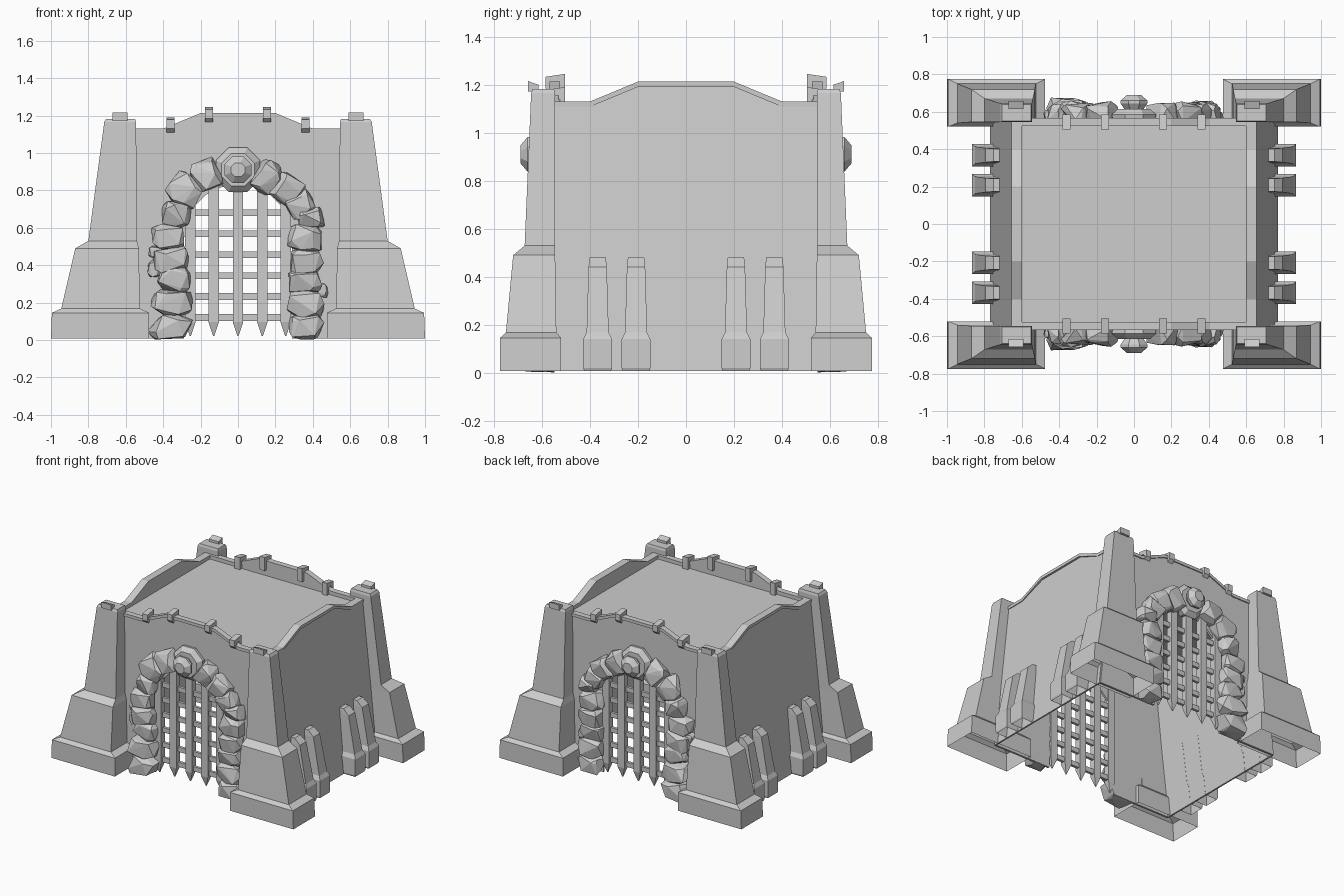
import bpy
import bmesh
import math
import random

random.seed(11)
if "Cube" in bpy.data.objects:
    bpy.data.objects.remove(bpy.data.objects["Cube"], do_unlink=True)

stone = bpy.data.materials.new("grey_stone")
stone.use_nodes = True
GREY = (0.61, 0.61, 0.61, 1)
stone.diffuse_color = GREY
stone.node_tree.nodes["Principled BSDF"].inputs["Base Color"].default_value = GREY


def finish(name, bm, mirror=""):
    """Turn a bmesh into an object, mirrored about the named world axes."""
    bmesh.ops.recalc_face_normals(bm, faces=bm.faces)
    mesh = bpy.data.meshes.new(name)
    bm.to_mesh(mesh)
    bm.free()
    mesh.materials.append(stone)
    obj = bpy.data.objects.new(name, mesh)
    bpy.context.collection.objects.link(obj)
    if mirror:
        mod = obj.modifiers.new("mirror", "MIRROR")
        mod.use_axis = ["x" in mirror, "y" in mirror, False]
        mod.use_mirror_merge = False
    return obj


def bridge(bm, rings, cap_start=True):
    """Skin a list of matching point rings."""
    loops = [[bm.verts.new(p) for p in ring] for ring in rings]
    n = len(loops[0])
    for a, b in zip(loops, loops[1:]):
        for i in range(n):
            j = (i + 1) % n
            bm.faces.new((a[i], a[j], b[j], b[i]))
    if cap_start:
        bm.faces.new(loops[0][::-1])
    bm.faces.new(loops[-1])


def block(bm, levels, bottom=True):
    """Stack of rectangles: (x0, x1, y0, y1, z)."""
    bridge(bm, [[(x0, y0, z), (x1, y0, z), (x1, y1, z), (x0, y1, z)]
                for x0, x1, y0, y1, z in levels], bottom)


def slab(bm, outline, place, near, far):
    """Thick panel from a 2D outline."""
    bridge(bm, [[place(u, v, d) for u, v in outline] for d in (near, far)])


def on_front(u, v, d):
    return (u, d, v)


def on_side(u, v, d):
    return (d, u, v)


def on_slope(u, v, d):
    return (0.77 - 0.108 * v + d, u, v)


def wall_top(end):
    """Stepped top edge of a wall, left to right."""
    return [(-end, 1.13), (-0.4, 1.13), (-0.2, 1.213),
            (0.2, 1.213), (0.4, 1.13), (end, 1.13)]


def trim(end):
    top = wall_top(end)
    return top + [(u, v - 0.022) for u, v in reversed(top)]


def parapet(end):
    return [(-end, 1.085)] + wall_top(end) + [(end, 1.085)]


# Gate walls with an arched opening
arch = [(0.29, 0.008), (0.29, 0.55)]
arch += [(0.29 * math.cos(a), 0.55 + 0.28 * math.sin(a))
         for a in (math.pi * k / 10 for k in range(1, 10))]
arch += [(-0.29, 0.55), (-0.29, 0.008)]
bm = bmesh.new()
slab(bm, [(-0.765, 0.008)] + wall_top(0.645) + [(0.765, 0.008)] + arch,
     on_front, -0.56, -0.545)
slab(bm, parapet(0.635), on_front, -0.555, -0.53)
slab(bm, trim(0.648), on_front, -0.568, -0.525)
finish("gate_wall", bm, "y")

# Sloping side walls with an upright parapet and trim
bm = bmesh.new()
slab(bm, [(-0.55, 0.008)] + wall_top(0.55) + [(0.55, 0.008)], on_slope, 0, -0.012)
slab(bm, parapet(0.55), on_side, 0.634, 0.604)
slab(bm, trim(0.56), on_side, 0.656, 0.6)
finish("side_wall", bm, "x")

# Sunken flat roof
bm = bmesh.new()
block(bm, [(-0.625, 0.625, -0.54, 0.54, 1.085), (-0.625, 0.625, -0.54, 0.54, 1.1)])
finish("roof", bm)

# Corner towers, open underneath
bm = bmesh.new()
block(bm, [
    (0.475, 1.0, 0.52, 0.775, 0.008),
    (0.475, 0.995, 0.52, 0.775, 0.145),
    (0.525, 0.945, 0.54, 0.75, 0.168),
    (0.53, 0.87, 0.545, 0.72, 0.49),
    (0.54, 0.8, 0.545, 0.672, 0.53),
    (0.545, 0.715, 0.545, 0.645, 1.165),
    (0.55, 0.705, 0.55, 0.638, 1.182)], bottom=False)
finish("corner_tower", bm, "xy")

# Clamp on each tower top
bm = bmesh.new()
slab(bm, [(0.615, 1.17), (0.615, 1.2), (0.658, 1.215), (0.658, 1.172)],
     on_side, 0.59, 0.67)
finish("tower_clamp", bm, "xy")

# Hooked clamps straddling the gate walls
bm = bmesh.new()
for x, z in ((0.155, 1.245), (0.36, 1.19)):
    hook = [(0.505, z), (0.585, z - 0.012), (0.585, z - 0.06), (0.565, z - 0.08),
            (0.555, z - 0.035), (0.53, z - 0.035), (0.53, z - 0.1), (0.505, z - 0.1)]
    slab(bm, hook, on_side, x - 0.021, x + 0.021)
finish("wall_clamp", bm, "xy")

# Paired leaning buttresses on the sides, backed onto the wall slope
bm = bmesh.new()
for y in (0.208, 0.368):
    levels = []
    for x, w, z in ((0.86, 0.055, 0.008), (0.865, 0.06, 0.02), (0.865, 0.06, 0.14),
                    (0.85, 0.046, 0.168), (0.795, 0.038, 0.44), (0.75, 0.034, 0.48)):
        levels.append((0.757 - 0.108 * z, x, y - w, y + w, z))
    block(bm, levels, bottom=False)
finish("side_buttress", bm, "xy")

# Portcullis: spiked uprights and flat cross bars
bm = bmesh.new()
for x in (-0.255, -0.13, 0, 0.13, 0.255):
    levels = []
    for z, w in ((0.02, 0.003), (0.095, 0.028), (0.85, 0.028)):
        levels.append((x - w, x + w, -0.56 - w * 0.8, -0.56 + w * 0.8, z))
    block(bm, levels)
for i in range(6):
    z = 0.12 + 0.112 * i
    block(bm, [(-0.3, 0.3, -0.565, -0.545, z - 0.018),
               (-0.3, 0.3, -0.565, -0.545, z + 0.018)])
finish("portcullis", bm, "y")


def rock(bm, x, z, rx, rz, ry, tilt):
    """Chipped boulder, flat against the wall: hull of jittered points."""
    part = bmesh.new()
    count = 20
    for i in range(count):
        h = 1 - 2 * (i + 0.5) / count
        a = i * 2.4 + random.uniform(-0.5, 0.5)
        r = math.sqrt(1 - h * h)
        p = [r * math.cos(a), h, r * math.sin(a)]
        p = [math.copysign(abs(c) ** 0.5, c) * random.uniform(0.82, 1.1) for c in p]
        u, w = p[0] * rx, p[2] * rz
        part.verts.new((x + u * math.cos(tilt) - w * math.sin(tilt),
                        min(-0.548, -0.575 + ry * p[1]),
                        max(0, z + u * math.sin(tilt) + w * math.cos(tilt))))
    hull = bmesh.ops.convex_hull(part, input=part.verts)
    loose = set(hull["geom_interior"]) | set(hull["geom_unused"])
    bmesh.ops.delete(part, geom=[g for g in loose if isinstance(g, bmesh.types.BMVert)],
                     context="VERTS")
    copies = {v: bm.verts.new(v.co) for v in part.verts}
    for f in part.faces:
        bm.faces.new([copies[v] for v in f.verts])
    part.free()


# Rough stones round the arch: x, z, half width, half height, tilt
left = [(0.355, 0.07, 0.12, 0.07, 0), (0.355, 0.2, 0.11, 0.075, 0.1),
        (0.345, 0.325, 0.09, 0.07, 0.1), (0.355, 0.43, 0.1, 0.065, -0.1),
        (0.37, 0.55, 0.095, 0.07, 0), (0.335, 0.675, 0.085, 0.07, 0.3),
        (0.29, 0.8, 0.105, 0.085, 0.75), (0.165, 0.875, 0.09, 0.08, 1.1),
        (0.45, 0.38, 0.035, 0.045, 0), (0.44, 0.47, 0.04, 0.03, 0)]
right = [(0.365, 0.07, 0.1, 0.07, 0), (0.36, 0.195, 0.1, 0.075, 0),
         (0.355, 0.315, 0.09, 0.065, 0.1), (0.36, 0.42, 0.095, 0.07, 0),
         (0.365, 0.54, 0.1, 0.07, -0.1), (0.39, 0.645, 0.08, 0.055, 0.2),
         (0.33, 0.72, 0.085, 0.07, 0.4), (0.265, 0.805, 0.09, 0.08, 0.8),
         (0.155, 0.87, 0.09, 0.08, 1.1), (0.45, 0.265, 0.03, 0.04, 0)]
bm = bmesh.new()
for sign, stones, low_depth in ((-1, left, 0.115), (1, right, 0.085)):
    for x, z, rx, rz, tilt in stones:
        depth = low_depth if z < 0.25 else min(rx, 0.08)
        rock(bm, sign * x, z, rx, rz * 1.06, depth, sign * tilt)
finish("arch_stones", bm, "y")

# Faceted keystone with a raised octagonal boss
bm = bmesh.new()
for profile in (((-0.54, 0.12), (-0.585, 0.128), (-0.615, 0.095)),
                ((-0.6, 0.045), (-0.645, 0.078), (-0.66, 0.078), (-0.69, 0.04))):
    bridge(bm, [[(r * math.cos(a), y, 0.91 + r * math.sin(a))
                 for a in (math.pi * (k + 0.5) / 4 for k in range(8))]
                for y, r in profile])
finish("keystone", bm, "y")
